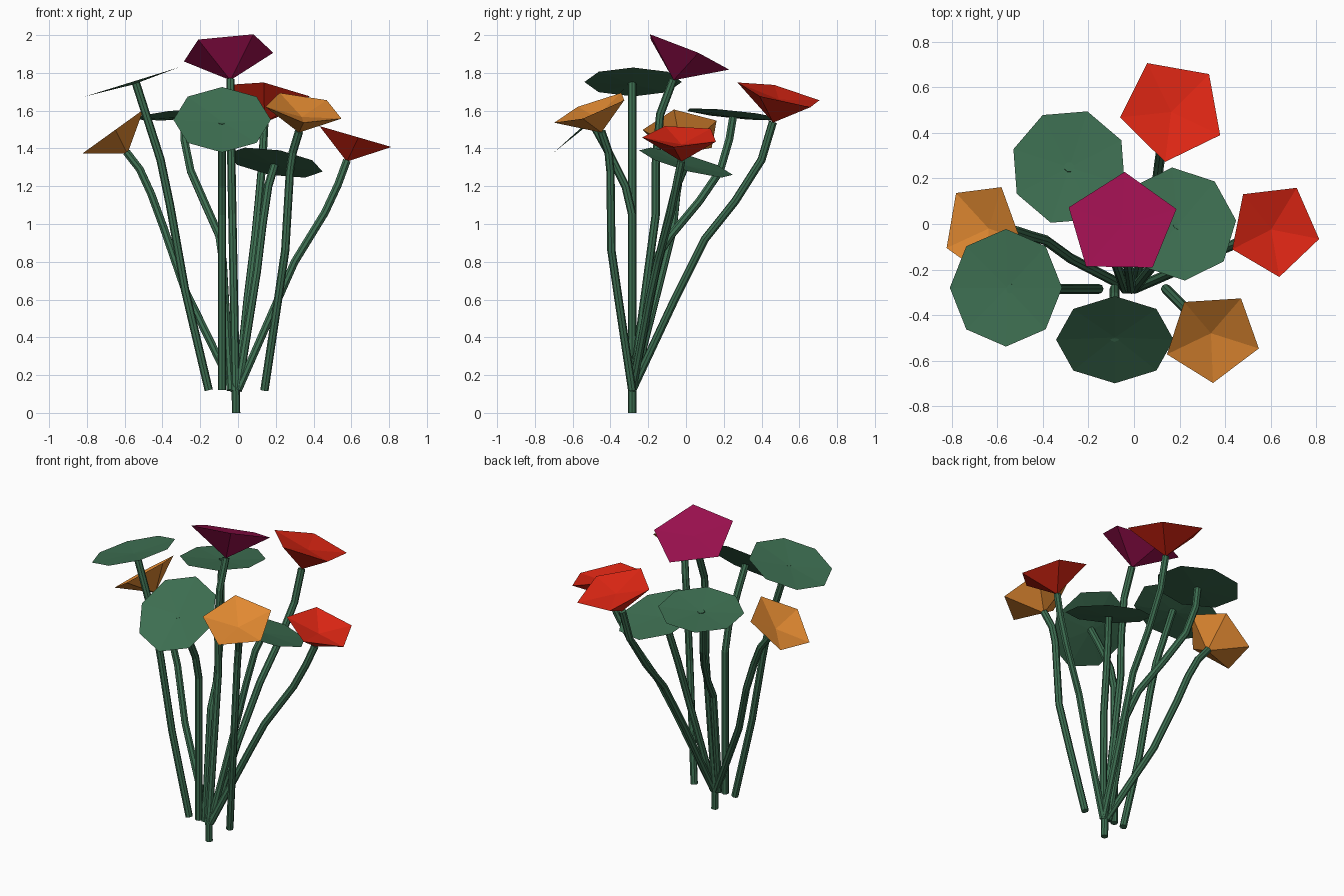
import bpy, bmesh, math
from mathutils import Vector

if "Cube" in bpy.data.objects:
    bpy.data.objects.remove(bpy.data.objects["Cube"])


def material(name, rgb):
    m = bpy.data.materials.new(name)
    m.diffuse_color = (*rgb, 1)
    m.use_nodes = True
    m.node_tree.nodes["Principled BSDF"].inputs["Base Color"].default_value = m.diffuse_color
    return m


GREEN = material("leaf_green", (0.047, 0.158, 0.083))
RED = material("petal_red", (0.75, 0.02, 0.007))
ORANGE = material("petal_orange", (0.75, 0.25, 0.031))
PURPLE = material("petal_purple", (0.32, 0.005, 0.075))


def ring(bm, center, normal, radius, sides, turn):
    """Regular polygon of vertices facing along the normal."""
    q = Vector((0, 0, 1)).rotation_difference(normal)
    verts = []
    for i in range(sides):
        a = math.radians(turn) + math.tau * i / sides
        p = Vector((radius * math.cos(a), radius * math.sin(a), 0))
        verts.append(bm.verts.new(center + q @ p))
    return verts


def fan(bm, rim, hub, flip=False):
    for i, v in enumerate(rim):
        w = rim[(i + 1) % len(rim)]
        bm.faces.new((w, v, hub) if flip else (v, w, hub))


def finish(bm, name, mat):
    me = bpy.data.meshes.new(name)
    bm.to_mesh(me)
    bm.free()
    me.materials.append(mat)
    bpy.context.collection.objects.link(bpy.data.objects.new(name, me))


def flower(name, mat, center, normal, radius, height, dish, turn):
    """Five-sided cup: pointed underside and slightly dished top."""
    c, n = Vector(center), Vector(normal).normalized()
    bm = bmesh.new()
    rim = ring(bm, c, n, radius, 5, turn)
    fan(bm, rim, bm.verts.new(c - n * dish))
    fan(bm, rim, bm.verts.new(c - n * height), flip=True)
    finish(bm, name, mat)


def leaf(name, center, normal, turn, radius=0.258):
    """Thin eight-sided leaf, slightly dished towards the stem."""
    c, n = Vector(center), Vector(normal).normalized()
    bm = bmesh.new()
    rim = ring(bm, c, n, radius, 8, turn)
    fan(bm, rim, bm.verts.new(c - n * 0.015))
    finish(bm, name, GREEN)


def stem(name, points):
    cu = bpy.data.curves.new(name, 'CURVE')
    cu.dimensions = '3D'
    cu.bevel_depth = 0.022
    cu.bevel_resolution = 2
    cu.use_fill_caps = True
    sp = cu.splines.new('POLY')
    sp.points.add(len(points) - 1)
    for p, co in zip(sp.points, points):
        p.co = (*co, 1)
    sp.use_smooth = False
    cu.materials.append(GREEN)
    ob = bpy.data.objects.new(name, cu)
    bpy.context.collection.objects.link(ob)
    bpy.ops.object.select_all(action='DESELECT')
    ob.select_set(True)
    bpy.context.view_layer.objects.active = ob
    bpy.ops.object.convert(target='MESH')


# Flower heads
flower("purple_flower", PURPLE, (-.054, -.002, 1.913), (-.09, .42, 1), .25, .165, .01, 88)
flower("red_flower_back", RED, (.168, .499, 1.687), (.18, .25, 1), .237, .157, .03, 117)
flower("red_flower_right", RED, (.615, -.024, 1.465), (.29, 0, 1), .21, .14, .045, -11.5)
flower("orange_flower_front", ORANGE, (.346, -.497, 1.613), (.18, -.38, 1), .215, .14, .05, -16)
flower("orange_flower_left", ORANGE, (-.667, -.02, 1.486), (-.72, 0, 1), .21, .14, .05, -12)

# Leaves
leaf("leaf_left", (-.562, -.28, 1.752), (-.31, 0, 1), 0)
leaf("leaf_back", (-.285, .25, 1.58), (-.08, .1, 1), 27)
leaf("leaf_right", (.195, 0, 1.325), (.17, .28, 1), 5)
leaf("leaf_front", (-.084, -.508, 1.552), (0, -.67, .74), 0)

# Stems, from the gathered base up to each head
stem("purple_flower_stem", [(-.01, -.285, 0), (-.012, -.285, .12), (-.03, -.16, 1.05),
     (-.035, -.16, 1.32), (-.038, -.137, 1.58), (-.04, -.068, 1.765)])
stem("red_back_stem", [(0, -.285, .12), (.05, -.06, .6), (.09, .1, .92),
     (.11, .26, 1.12), (.13, .4, 1.34), (.14, .46, 1.54)])
stem("red_right_stem", [(0, -.285, .12), (.22, -.19, .62), (.3, -.15, .8),
     (.46, -.08, 1.06), (.53, -.05, 1.21), (.576, -.024, 1.335)])
stem("orange_front_stem", [(.14, -.285, .12), (.215, -.36, .62), (.25, -.395, .86),
     (.275, -.4, 1.28), (.29, -.41, 1.38), (.323, -.448, 1.49)])
stem("orange_left_stem", [(-.02, -.285, .12), (-.28, -.15, .65), (-.39, -.07, .97),
     (-.46, -.05, 1.16), (-.52, -.03, 1.29), (-.59, -.02, 1.38)])
stem("leaf_left_stem", [(-.155, -.285, .12), (-.28, -.285, .65), (-.36, -.285, 1.1),
     (-.41, -.285, 1.34), (-.54, -.285, 1.745)])
stem("leaf_back_stem", [(-.04, -.285, .12), (-.08, -.17, .8), (-.1, -.08, .94), (-.18, .07, 1.12),
     (-.25, .18, 1.28), (-.285, .23, 1.45), (-.285, .25, 1.57)])
stem("leaf_right_stem", [(0, -.285, .12), (.1, -.16, .75), (.13, -.1, 1.0),
     (.16, -.05, 1.2), (.193, -.004, 1.31)])
stem("leaf_front_stem", [(-.085, -.285, .12), (-.085, -.285, 1.05), (-.085, -.32, 1.2),
     (-.085, -.42, 1.4), (-.085, -.498, 1.54)])
